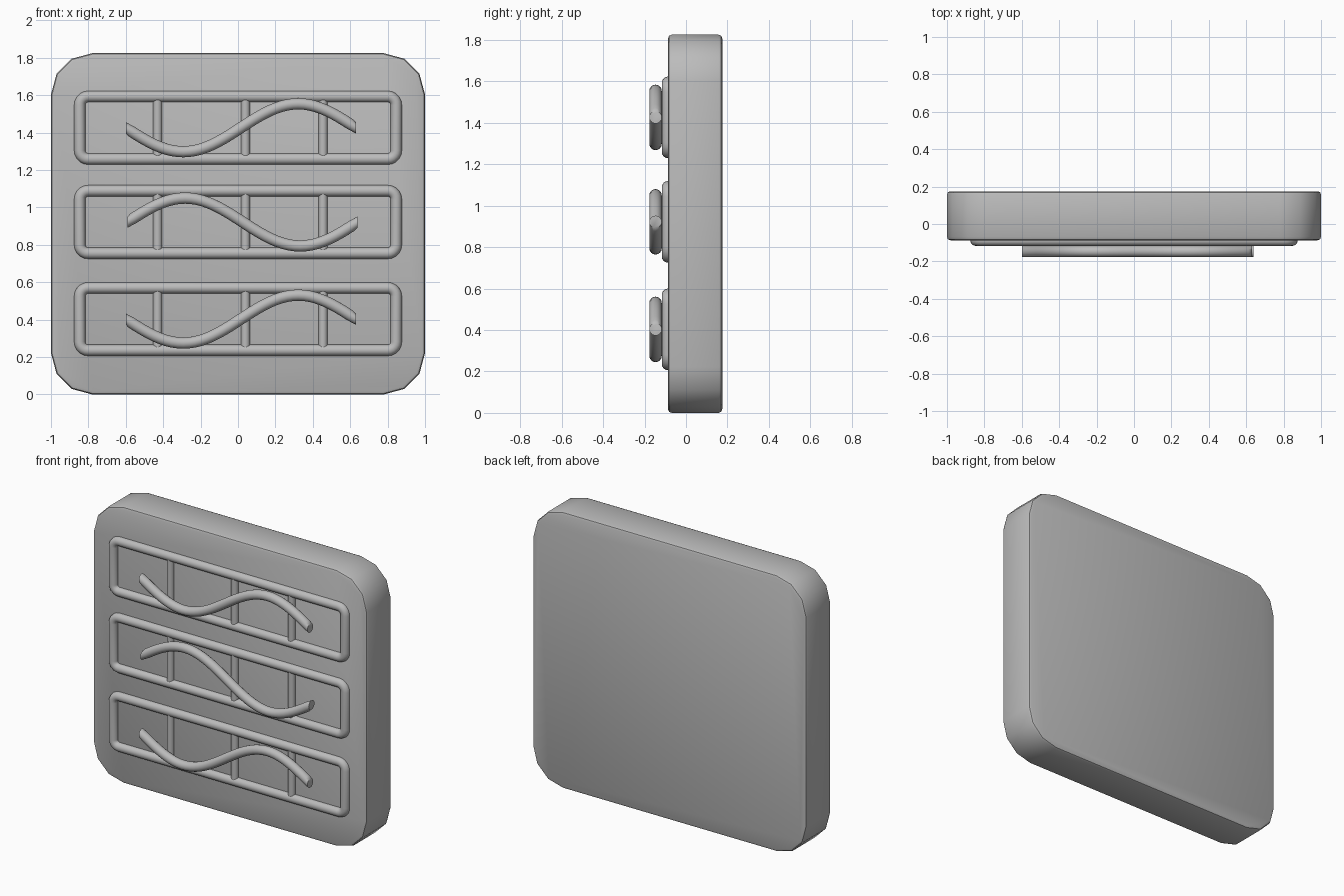
import bpy, bmesh, math
from mathutils import Vector

if "Cube" in bpy.data.objects:
    bpy.data.objects.remove(bpy.data.objects["Cube"], do_unlink=True)

GREY = (0.5, 0.5, 0.5, 1)
mat = bpy.data.materials.new("plain grey")
mat.use_nodes = True
mat.diffuse_color = GREY
mat.node_tree.nodes["Principled BSDF"].inputs["Base Color"].default_value = GREY

FRONT = -0.087
BACK = 0.175
HEIGHT = 1.825


def finish(name, bm, angle):
    bmesh.ops.recalc_face_normals(bm, faces=bm.faces)
    mesh = bpy.data.meshes.new(name)
    bm.to_mesh(mesh)
    bm.free()
    mesh.materials.append(mat)
    ob = bpy.data.objects.new(name, mesh)
    bpy.context.collection.objects.link(ob)
    bpy.ops.object.select_all(action='DESELECT')
    ob.select_set(True)
    bpy.context.view_layer.objects.active = ob
    bpy.ops.object.shade_smooth_by_angle(angle=math.radians(angle))
    return ob


def rounded_rect(hw, hh, r, cz, steps):
    pts = []
    for k, (sx, sz) in enumerate([(1, 1), (-1, 1), (-1, -1), (1, -1)]):
        for i in range(steps + 1):
            a = math.pi / 2 * (k + i / steps)
            pts.append((sx * (hw - r) + r * math.cos(a),
                        cz + sz * (hh - r) + r * math.sin(a)))
    return pts


def tube(name, pts, y, r, closed=False, upright_ends=False, sides=16):
    """Sweep a circle along a path in the xz plane."""
    bm = bmesh.new()
    rings = []
    n = len(pts)
    path = [Vector((x, 0, z)) for x, z in pts]
    for i, p in enumerate(path):
        end = not closed and i in (0, n - 1)
        before = path[i - 1] if closed or i > 0 else p
        after = path[(i + 1) % n] if closed or i < n - 1 else p
        t = (after - before).normalized()
        side = Vector((-t.z, 0, t.x))
        if end and upright_ends:
            side = Vector((0, 0, 1))
        ring = []
        for j in range(sides):
            a = 2 * math.pi * j / sides
            ring.append(bm.verts.new(p + side * r * math.cos(a)
                                     + Vector((0, y + r * math.sin(a), 0))))
        rings.append(ring)
    for i in range(n if closed else n - 1):
        a, b = rings[i], rings[(i + 1) % n]
        for j in range(sides):
            k = (j + 1) % sides
            bm.faces.new((a[j], a[k], b[k], b[j]))
    if not closed:
        bm.faces.new(rings[0])
        bm.faces.new(rings[-1])
    return finish(name, bm, 50)


# Slab with faceted round corners and softened rims
bm = bmesh.new()
outline = rounded_rect(1, HEIGHT / 2, 0.222, HEIGHT / 2, 3)
face = bm.faces.new([bm.verts.new((x, FRONT, z)) for x, z in outline])
out = bmesh.ops.extrude_face_region(bm, geom=[face])
verts = [g for g in out["geom"] if isinstance(g, bmesh.types.BMVert)]
bmesh.ops.translate(bm, vec=(0, BACK - FRONT, 0), verts=verts)
rims = [e for e in bm.edges if abs(e.verts[0].co.y - e.verts[1].co.y) < 0.001]
bmesh.ops.bevel(bm, geom=rims, offset=0.018, segments=2, profile=0.5, affect='EDGES')
finish("slab", bm, 40)

# Three panels: frame, crossbars and a wave in front
for label, cz, sign, shift in [("upper", 1.426, -1, 0.0),
                               ("middle", 0.922, 1, 0.01),
                               ("lower", 0.403, -1, 0.0)]:
    tube(label + "_frame", rounded_rect(0.846, 0.167, 0.045, cz, 5),
         FRONT, 0.03, closed=True)
    for n, x in enumerate((-0.43, 0.04, 0.455)):
        tube(f"{label}_crossbar_{n + 1}", [(x, cz - 0.165), (x, cz + 0.165)],
             FRONT, 0.024)
    wave = []
    for i in range(41):
        u = i / 40
        wave.append((-0.6 + shift + 1.23 * u,
                     cz + sign * 0.128 * math.sin(2 * math.pi * u)))
    tube(label + "_wave", wave, -0.147, 0.03, upright_ends=True)
